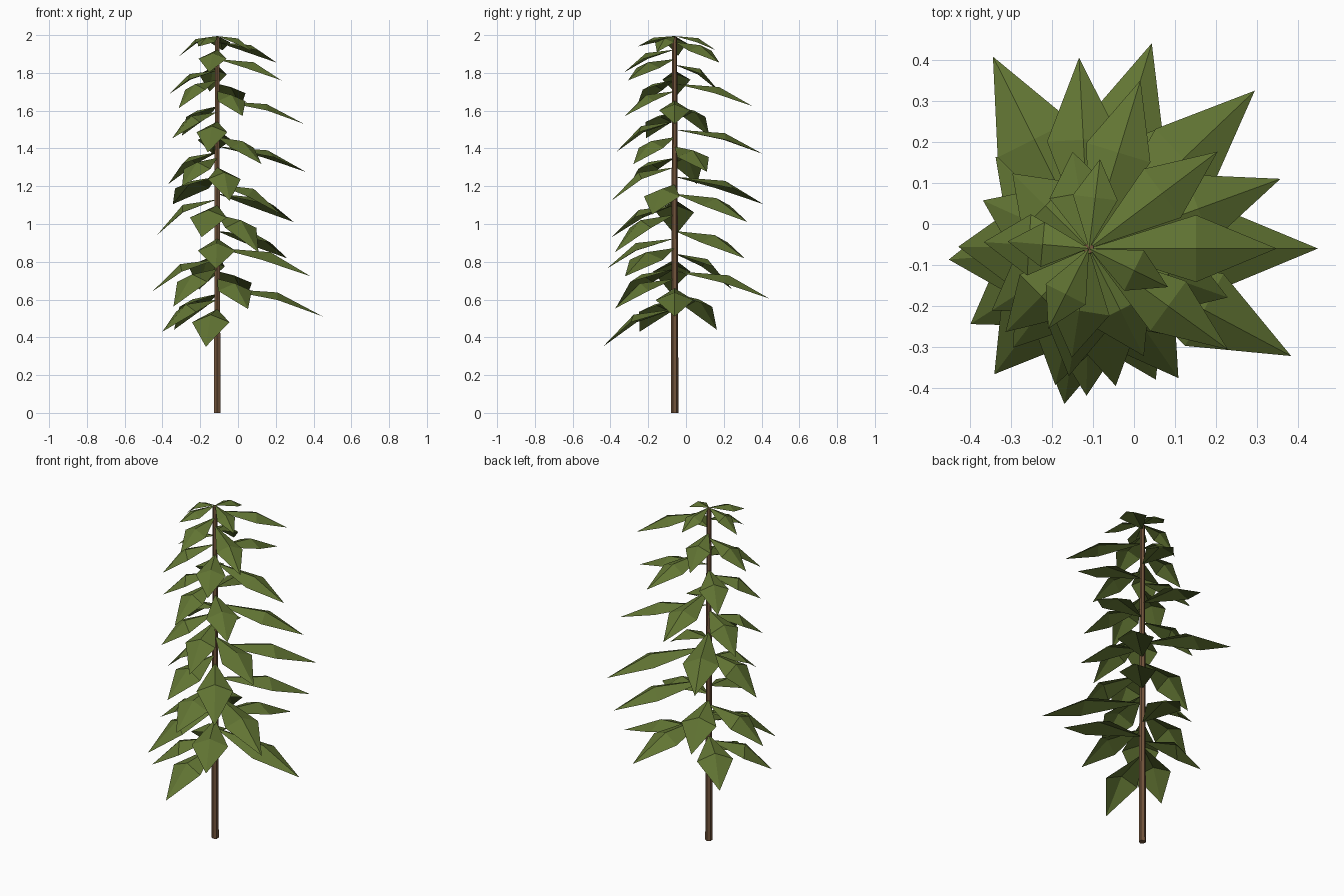
import bpy, bmesh, math
from mathutils import Vector

if "Cube" in bpy.data.objects:
    bpy.data.objects.remove(bpy.data.objects["Cube"])

CX, CY = -0.11, -0.06          # trunk axis


def material(name, rgb):
    m = bpy.data.materials.new(name)
    m.diffuse_color = (*rgb, 1)
    m.use_nodes = True
    m.node_tree.nodes["Principled BSDF"].inputs["Base Color"].default_value = m.diffuse_color
    return m


green = material("leaf_green", (0.12, 0.175, 0.033))
brown = material("bark_brown", (0.17, 0.09, 0.045))


def finish(bm, name, mat):
    me = bpy.data.meshes.new(name)
    bm.to_mesh(me)
    bm.free()
    me.materials.append(mat)
    ob = bpy.data.objects.new(name, me)
    bpy.context.collection.objects.link(ob)


def add_leaf(bm, angle, reach, base_z, drop, half_width):
    """Folded, drooping leaf: raised midrib, two side corners, pointed tip."""
    a = math.radians(angle)
    out = Vector((math.cos(a), math.sin(a), 0))
    side = Vector((-out.y, out.x, 0))

    def pt(r, s, dz):
        return bm.verts.new(Vector((CX, CY, base_z + dz)) + out * r + side * s)

    root = pt(0, 0, 0)
    rib = pt(reach * 0.57, 0, -drop * 0.15)
    tip = pt(reach, 0, -drop)
    left, right = (pt(reach * 0.57, s * half_width, -drop * 0.15 - half_width * 0.4)
                   for s in (1, -1))
    for f in ((root, rib, left), (rib, tip, left), (root, right, rib), (right, tip, rib)):
        bm.faces.new(f)


# trunk: slim tapered six-sided column
bm = bmesh.new()
bmesh.ops.create_cone(bm, cap_ends=True, segments=6, radius1=0.02, radius2=0.013, depth=1.99)
bmesh.ops.translate(bm, verts=bm.verts, vec=(CX, CY, 0.995))
finish(bm, "trunk", brown)

# one whorl: angle, reach, height offset of the root, droop
WHORL = [(0, 0.56, 0.0, 0.15), (73, 0.525, 0.09, 0.145), (135.6, 0.32, -0.03, 0.19),
         (212.5, 0.344, -0.06, 0.17), (261, 0.385, -0.11, 0.20), (297, 0.36, 0.05, 0.16)]
# repeated whorls: turn, root height, scale
TIERS = [(0, 0.66, 1), (-28, 0.873, 1), (43.6, 1.16, 1),
         (20, 1.41, 0.89), (0, 1.653, 0.82), (-36, 1.873, 0.75)]

for n, (turn, z, s) in enumerate(TIERS):
    bm = bmesh.new()
    for angle, reach, dz, drop in WHORL:
        add_leaf(bm, angle + turn, reach * s, z + dz, drop * s, 0.1 * s)
    finish(bm, f"leaf_tier_{n + 1}", green)

# small leaves at the crown
bm = bmesh.new()
for angle, reach, tip_z in ((83, 0.22, 1.92), (334, 0.215, 1.91), (175, 0.2, 1.89), (243, 0.22, 1.94)):
    add_leaf(bm, angle, reach, 1.995, 1.995 - tip_z, 0.055)
finish(bm, "crown_leaves", green)
